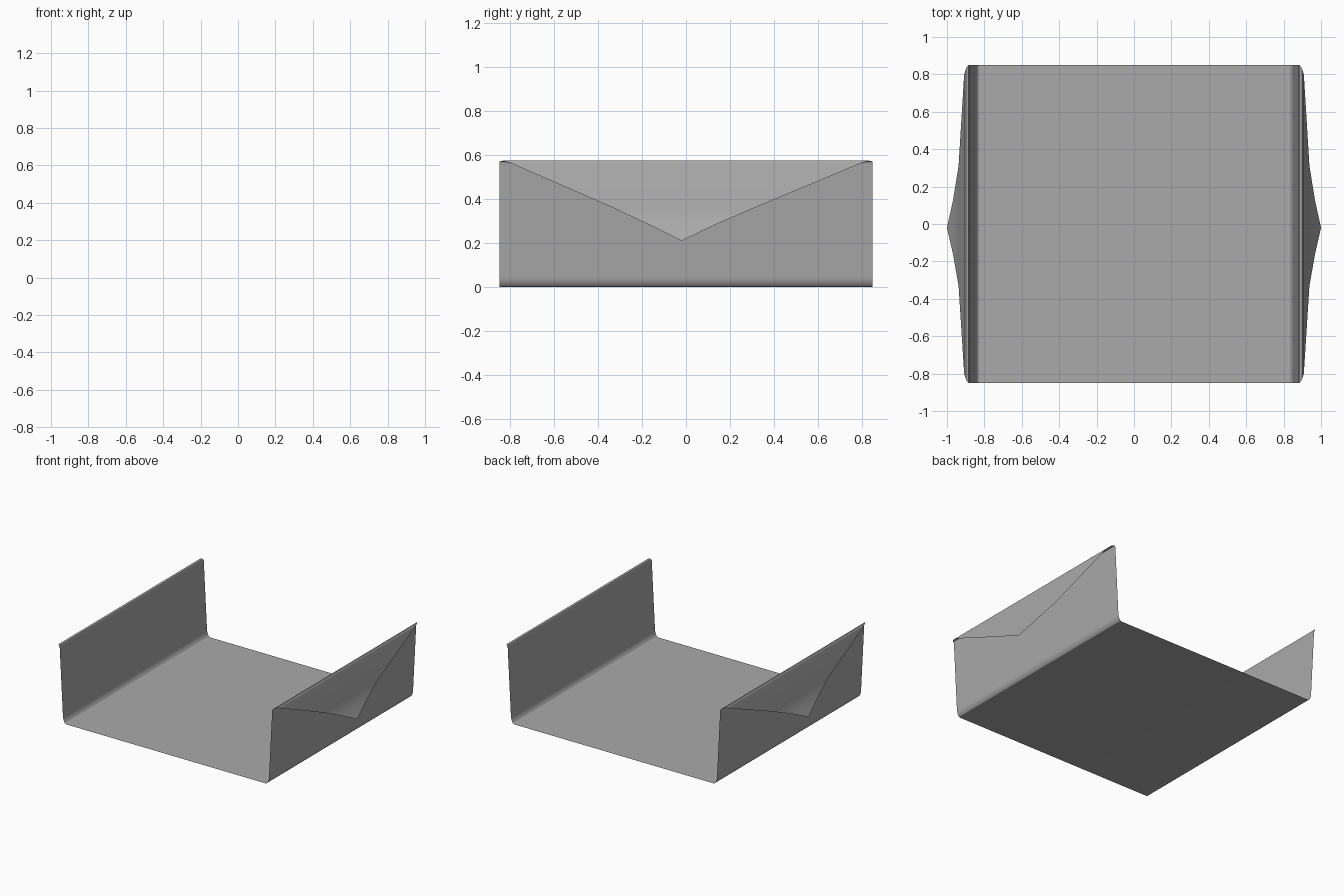
import bpy

cube = bpy.data.objects.get("Cube")
if cube:
    bpy.data.objects.remove(cube, do_unlink=True)

grey = bpy.data.materials.new("plain_grey")
grey.use_nodes = True
colour = (0.4, 0.4, 0.4, 1)
grey.diffuse_color = colour
grey.node_tree.nodes["Principled BSDF"].inputs["Base Color"].default_value = colour


def loft(name, rows, mirrored=False):
    """Thin sheet through rows of (x, z, y_front, y_back); a row may be a point."""
    verts, faces, ends = [], [], []
    for x, z, y0, y1 in rows:
        first = len(verts)
        verts.append((x, y0, z))
        if y1 > y0:
            verts.append((x, y1, z))
        ends.append((first, len(verts) - 1))
    for (a, b), (c, d) in zip(ends, ends[1:]):
        faces.append(tuple(dict.fromkeys((b, d, c, a))))
    if mirrored:
        verts = [(-x, y, z) for x, y, z in verts]
        faces = [f[::-1] for f in faces]
    mesh = bpy.data.meshes.new(name)
    mesh.from_pydata(verts, [], faces)
    mesh.update()
    mesh.materials.append(grey)
    obj = bpy.data.objects.new(name, mesh)
    bpy.context.collection.objects.link(obj)
    mesh.shade_smooth()
    mesh.set_sharp_from_angle(angle=0.9)
    # Large faces stay evenly shaded beside the narrow bends
    obj.modifiers.new("even_shading", "WEIGHTED_NORMAL").keep_sharp = True


DEPTH = 0.85

# Floor with rounded bends into the two leaning side walls
half = [(0.826, 0), (0.836, 0.007), (0.846, 0.024), (0.851, 0.045),
        (0.878, 0.56), (0.884, 0.571)]
profile = [(-x, z) for x, z in reversed(half)] + half
loft("floor_and_walls", [(x, z, -DEPTH, DEPTH) for x, z in reversed(profile)])

# Pointed flaps folded outward over the wall tops
flap = [(1.0, 0.21, -0.02, -0.02), (0.968, 0.28, -0.16, 0.125),
        (0.938, 0.36, -0.33, 0.31), (0.908, 0.565, -0.80, 0.80),
        (0.897, 0.575, -0.835, 0.835), (0.884, 0.571, -DEPTH, DEPTH)]
loft("left_flap", flap)
loft("right_flap", flap, mirrored=True)
